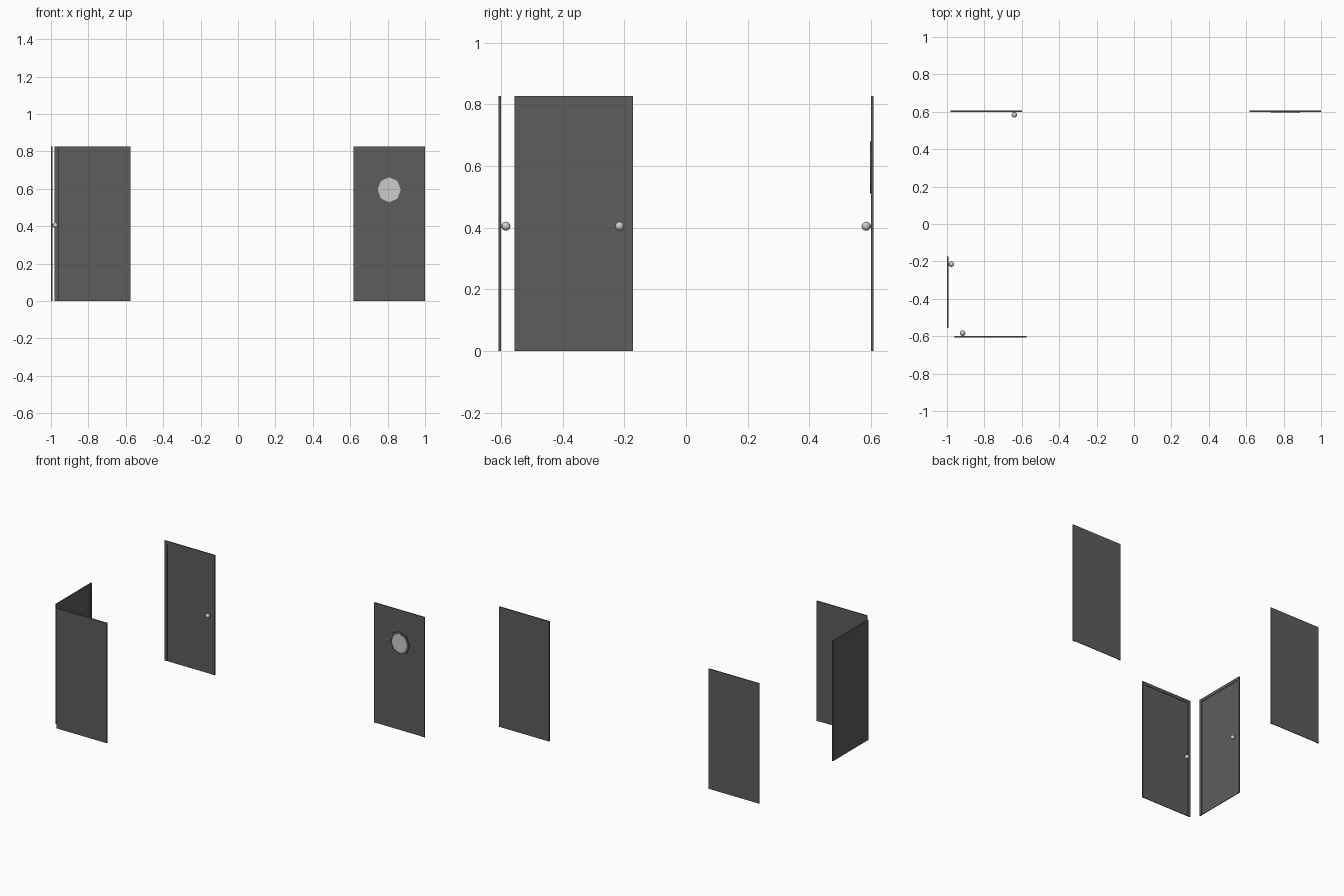
import bpy, bmesh, math
from mathutils import Matrix, Vector

if "Cube" in bpy.data.objects:
    bpy.data.objects.remove(bpy.data.objects["Cube"])

W, H = 0.383, 0.826          # door leaf size
T, TP = 0.0075, 0.0045       # frame thickness, recessed panel thickness
FR = 0.021                   # frame border width
KZ = 0.405                   # knob height


def material(name, v):
    m = bpy.data.materials.new(name)
    m.diffuse_color = (v, v, v, 1)
    m.use_nodes = True
    m.node_tree.nodes["Principled BSDF"].inputs["Base Color"].default_value = m.diffuse_color
    return m


dark = material("dark grey", 0.11)
silver = material("light silver", 0.6)


def finish(name, bm, mat, xf, smooth=False):
    bmesh.ops.recalc_face_normals(bm, faces=bm.faces)
    me = bpy.data.meshes.new(name)
    for f in bm.faces:
        f.smooth = smooth
    bm.to_mesh(me)
    bm.free()
    me.materials.append(mat)
    ob = bpy.data.objects.new(name, me)
    ob.matrix_world = xf
    bpy.context.collection.objects.link(ob)
    return ob


def prism(name, pts, y0, y1, mat, xf):
    """Extrude an x-z outline from y0 to y1."""
    bm = bmesh.new()
    f = bm.faces.new([bm.verts.new((x, y0, z)) for x, z in pts])
    ext = bmesh.ops.extrude_face_region(bm, geom=[f])
    vs = [g for g in ext["geom"] if isinstance(g, bmesh.types.BMVert)]
    bmesh.ops.translate(bm, verts=vs, vec=(0, y1 - y0, 0))
    return finish(name, bm, mat, xf)


def oval(rx, rz, cz, n=8):
    return [(rx * math.sin(2 * math.pi * i / n), cz + rz * math.cos(2 * math.pi * i / n))
            for i in range(n)]


def door(label, x, y, angle, knob_x=None, window=False):
    """Door with its flat back at local y=0 and its front towards local -y."""
    xf = Matrix.Translation((x, y, 0)) @ Matrix.Rotation(math.radians(angle), 4, "Z")
    h, i, t = W / 2, W / 2 - FR, H - FR
    # recessed panel and three-sided frame
    prism(label + "_panel", [(-i, 0), (i, 0), (i, t), (-i, t)], 0, -TP, dark, xf)
    prism(label + "_frame", [(-h, 0), (-i, 0), (-i, t), (i, t), (i, 0), (h, 0), (h, H), (-h, H)],
          0, -T, dark, xf)
    # round knob on a short stem
    if knob_x is not None:
        bm = bmesh.new()
        bmesh.ops.create_uvsphere(bm, u_segments=16, v_segments=10, radius=0.0145,
                                  matrix=Matrix.Translation((knob_x, -0.0235, KZ)))
        finish(label + "_knob", bm, silver, xf, True)
        bm = bmesh.new()
        bmesh.ops.create_cone(bm, cap_ends=True, segments=10, radius1=0.006, radius2=0.006,
                              depth=0.016, matrix=Matrix.Translation((knob_x, -0.011, KZ))
                              @ Matrix.Rotation(math.pi / 2, 4, "X"))
        finish(label + "_knob_stem", bm, silver, xf)
    # eight-sided window: raised rim ring with a pane inside
    if window:
        outer, inner = oval(0.078, 0.084, 0.595), oval(0.062, 0.067, 0.595)
        bm = bmesh.new()
        rings = [[bm.verts.new((px, yy, pz)) for px, pz in pts]
                 for pts, yy in ((outer, -TP), (outer, -0.0105), (inner, -0.0105), (inner, -TP))]
        for a in range(4):
            for k in range(8):
                r, s, k2 = rings[a], rings[(a + 1) % 4], (k + 1) % 8
                bm.faces.new((r[k], r[k2], s[k2], s[k]))
        finish(label + "_window_rim", bm, dark, xf)
        prism(label + "_window_pane", inner, -TP, -TP - 0.002, silver, xf)


B = 0.607
door("back_left_door", -0.789, B, 0, knob_x=0.149)
door("back_right_door", 1 - W / 2, B, 0, window=True)
door("left_side_door", -1.0, -0.364, 90, knob_x=0.149)
door("front_left_door", -0.767, -B, 180, knob_x=0.149)
